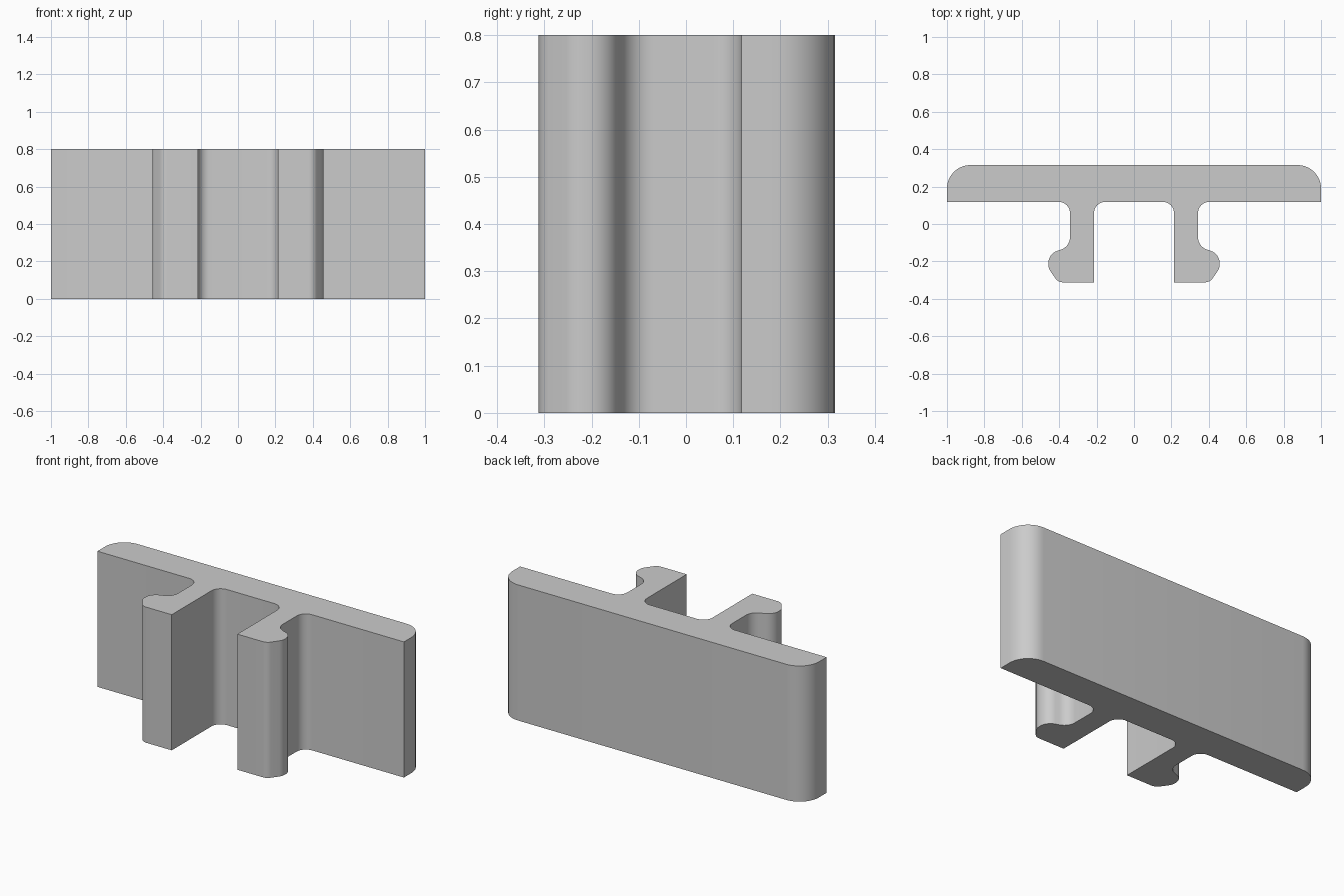
import bpy, bmesh, math
from mathutils import Vector

HEIGHT = 0.8

cube = bpy.data.objects.get("Cube")
if cube:
    bpy.data.objects.remove(cube, do_unlink=True)

# Half outline of the cross-section: x, y, corner radius
half = [
    (1.0, 0.315, 0.125),      # rounded outer edge of the plate
    (1.0, 0.118, 0),
    (0.342, 0.118, 0.06),     # root of the leg, outside
    (0.342, -0.12, 0.07),     # neck above the hook
    (0.458, -0.16, 0.07),     # hook bulge
    (0.458, -0.237, 0.065),
    (0.405, -0.312, 0.05),
    (0.214, -0.312, 0),
    (0.214, 0.118, 0.06),     # root of the leg, inside
]
outline = half + [(-x, y, r) for x, y, r in reversed(half)]


def fillet(points, steps=10):
    """Replace each corner that has a radius with a tangent arc."""
    result = []
    for i, (x, y, r) in enumerate(points):
        corner = Vector((x, y))
        if r == 0:
            result.append(corner)
            continue
        a = (Vector(points[i - 1][:2]) - corner).normalized()
        b = (Vector(points[(i + 1) % len(points)][:2]) - corner).normalized()
        opening = a.angle(b)
        centre = corner + (a + b).normalized() * (r / math.sin(opening / 2))
        reach = r / math.tan(opening / 2)
        start = corner + a * reach - centre
        end = corner + b * reach - centre
        sweep = math.pi - opening
        for k in range(steps + 1):
            t = k / steps
            arc = start * math.sin((1 - t) * sweep) + end * math.sin(t * sweep)
            result.append(centre + arc / math.sin(sweep))
    return result


# Extrude the section upward
bm = bmesh.new()
base = bm.faces.new([bm.verts.new((p.x, p.y, 0)) for p in fillet(outline)])
extruded = bmesh.ops.extrude_face_region(bm, geom=[base], use_keep_orig=True)
top = [g for g in extruded["geom"] if isinstance(g, bmesh.types.BMVert)]
bmesh.ops.translate(bm, verts=top, vec=(0, 0, HEIGHT))
bmesh.ops.recalc_face_normals(bm, faces=bm.faces)
mesh = bpy.data.meshes.new("clip_rail")
bm.to_mesh(mesh)
bm.free()

rail = bpy.data.objects.new("clip_rail", mesh)
bpy.context.collection.objects.link(rail)

# Plain grey material
grey = bpy.data.materials.new("light_grey")
grey.use_nodes = True
colour = (0.6, 0.6, 0.6, 1)
grey.diffuse_color = colour
grey.node_tree.nodes["Principled BSDF"].inputs["Base Color"].default_value = colour
mesh.materials.append(grey)

# Smooth fillets, crisp corners
bpy.ops.object.select_all(action="DESELECT")
rail.select_set(True)
bpy.context.view_layer.objects.active = rail
bpy.ops.object.shade_smooth_by_angle(angle=math.radians(30))
